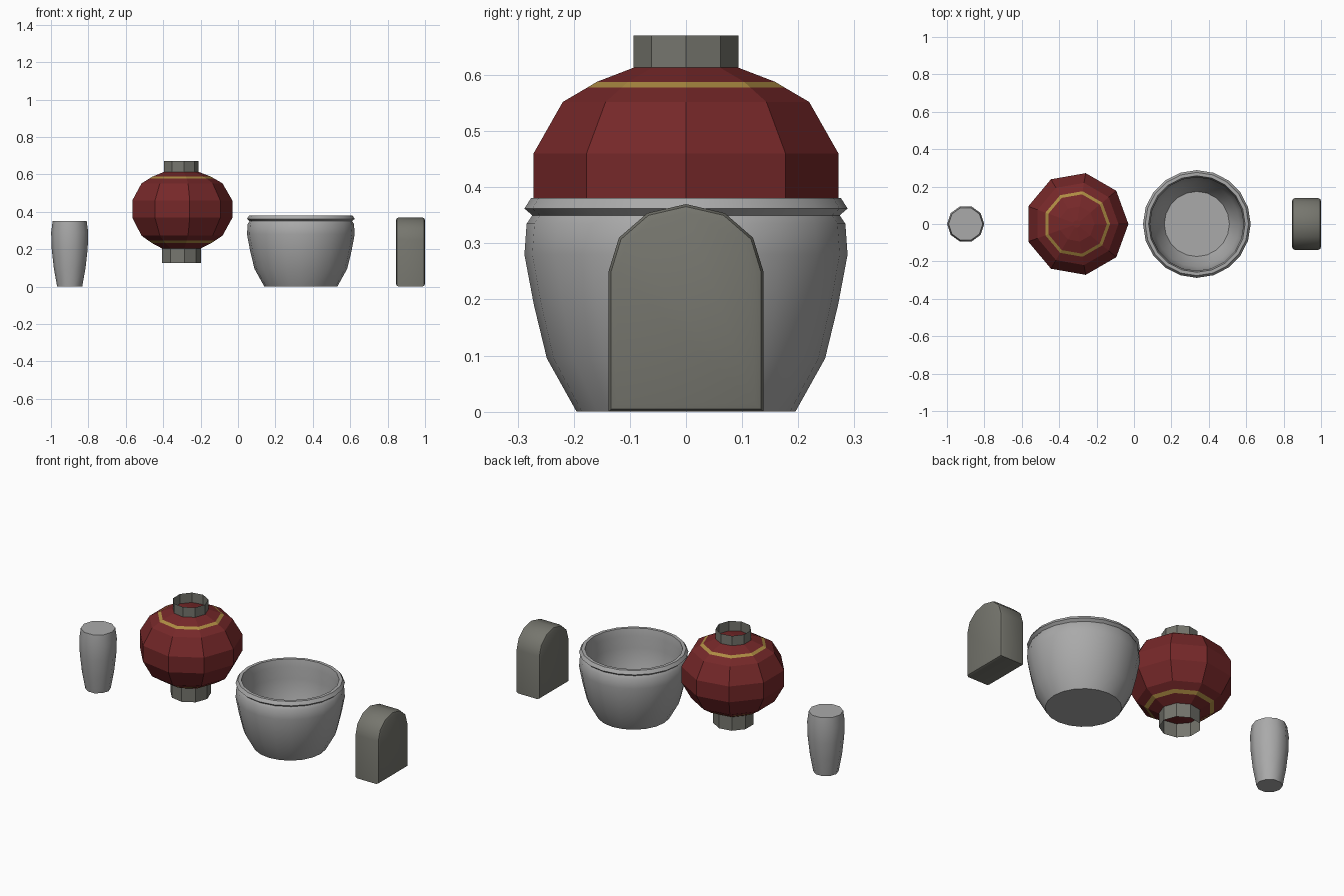
import bpy, bmesh, math
from mathutils import Vector

if "Cube" in bpy.data.objects:
    bpy.data.objects.remove(bpy.data.objects["Cube"])


def material(name, rgb):
    m = bpy.data.materials.new(name)
    m.diffuse_color = (*rgb, 1)
    m.use_nodes = True
    m.node_tree.nodes["Principled BSDF"].inputs["Base Color"].default_value = m.diffuse_color
    return m


GREY = material("pottery_grey", (0.40, 0.40, 0.40))
STONE = material("stone_grey", (0.18, 0.18, 0.155))
RED = material("paper_red", (0.18, 0.021, 0.022))
GOLD = material("trim_gold", (0.42, 0.26, 0.055))


def finish(name, bm, mats, smooth=None):
    me = bpy.data.meshes.new(name)
    bm.to_mesh(me)
    bm.free()
    for m in mats:
        me.materials.append(m)
    ob = bpy.data.objects.new(name, me)
    bpy.context.collection.objects.link(ob)
    if smooth:
        bpy.ops.object.select_all(action='DESELECT')
        ob.select_set(True)
        bpy.context.view_layer.objects.active = ob
        bpy.ops.object.shade_smooth_by_angle(angle=math.radians(smooth))
    return ob


def lathe(name, cx, sides, profile, mats, smooth=None, capped=True, bands=()):
    """Revolve (radius, z) points around a vertical axis at x = cx."""
    bm = bmesh.new()
    rings = []
    for r, z in profile:
        rings.append([bm.verts.new((cx + r * math.cos(2 * math.pi * i / sides),
                                    r * math.sin(2 * math.pi * i / sides), z))
                      for i in range(sides)])
    for k in range(len(rings) - 1):
        a, b = rings[k], rings[k + 1]
        for i in range(sides):
            j = (i + 1) % sides
            f = bm.faces.new((a[i], a[j], b[j], b[i]))
            f.material_index = 1 if k in bands else 0
    if capped:
        bm.faces.new(rings[0][::-1])
        bm.faces.new(rings[-1])
    return finish(name, bm, mats, smooth)


# Small solid vase
lathe("vase", -0.90, 10,
      [(0.067, 0), (0.085, 0.1), (0.096, 0.2), (0.099, 0.29), (0.091, 0.35)],
      [GREY], smooth=50)

# Lantern body with gold bands, and its two open collars
LX = -0.306
lathe("lantern_body", LX, 9,
      [(0.02, 0.19), (0.105, 0.203), (0.163, 0.232), (0.183, 0.245), (0.223, 0.272),
       (0.276, 0.368), (0.276, 0.46), (0.223, 0.552), (0.178, 0.578),
       (0.161, 0.588), (0.095, 0.613), (0.02, 0.625)],
      [RED, GOLD], bands=(2, 8))
lathe("lantern_top_collar", LX, 9, [(0.095, 0.61), (0.095, 0.67)], [STONE], capped=False)
lathe("lantern_bottom_collar", LX, 9, [(0.108, 0.125), (0.108, 0.205)], [STONE], capped=False)

# Large hollow pot with rolled rim
lathe("pot", 0.336, 20,
      [(0.195, 0), (0.248, 0.095), (0.271, 0.19), (0.288, 0.28), (0.284, 0.335),
       (0.274, 0.35), (0.288, 0.362), (0.276, 0.381), (0.258, 0.381),
       (0.25, 0.34), (0.25, 0.27), (0.228, 0.13), (0.174, 0.04)],
      [GREY], smooth=45)

# Arched stone: outline in y/z, extruded along x and bevelled
bm = bmesh.new()
outline = [(-0.138, 0), (0.138, 0)]
outline += [(0.138 * math.cos(math.pi * i / 6), 0.25 + 0.12 * math.sin(math.pi * i / 6))
            for i in range(7)]
face = bm.faces.new([bm.verts.new((0.845, y, z)) for y, z in outline])
ext = bmesh.ops.extrude_face_region(bm, geom=[face])
bmesh.ops.translate(bm, vec=Vector((0.155, 0, 0)),
                    verts=[g for g in ext["geom"] if isinstance(g, bmesh.types.BMVert)])
bmesh.ops.recalc_face_normals(bm, faces=bm.faces)
rims = [e for e in bm.edges if abs(e.verts[0].co.x - e.verts[1].co.x) < 1e-4]
bmesh.ops.bevel(bm, geom=rims, offset=0.015, segments=2, profile=0.5, affect='EDGES')
finish("arched_stone", bm, [STONE], smooth=35)
